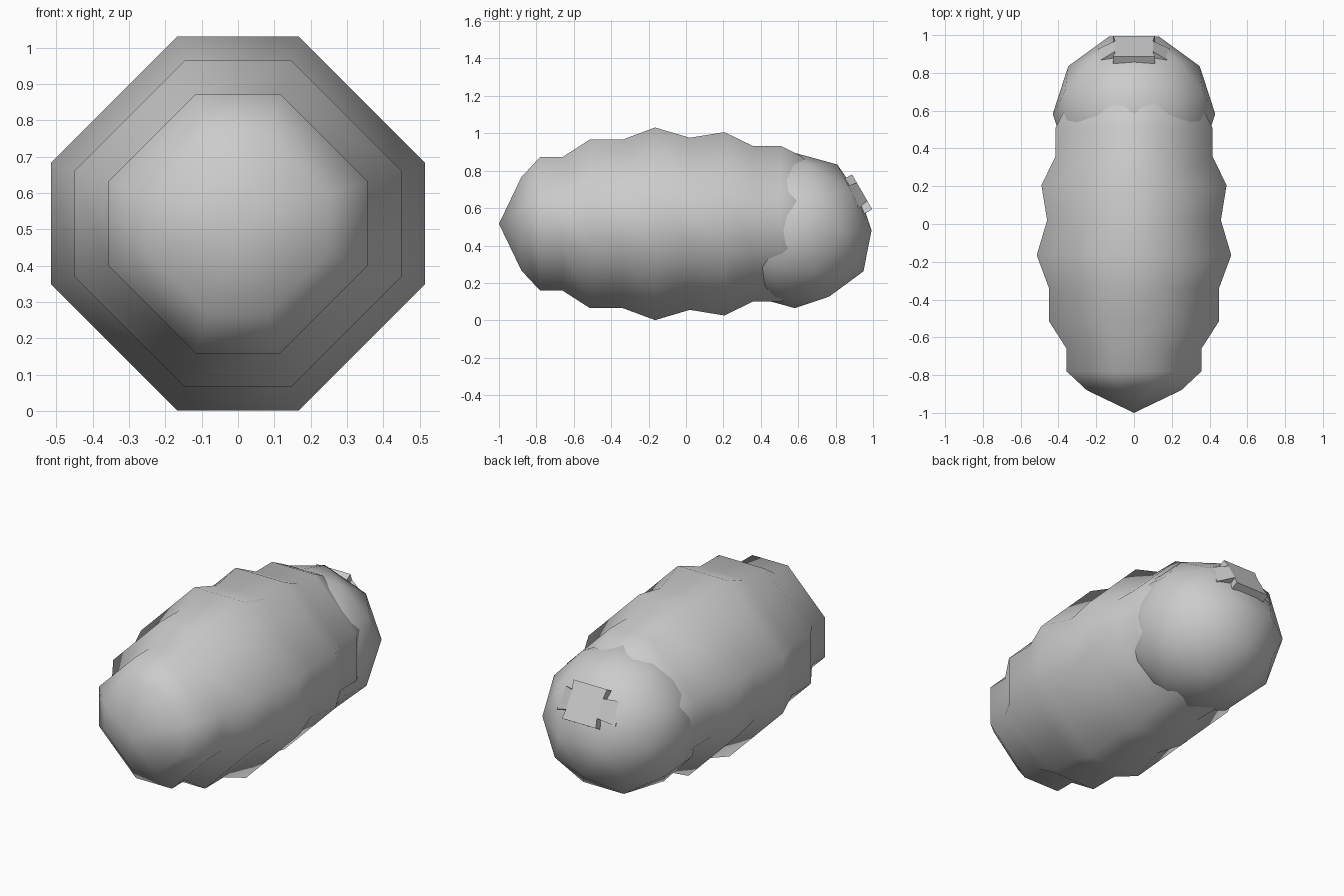
import bpy, bmesh, math
from mathutils import Vector, Matrix

if "Cube" in bpy.data.objects:
    bpy.data.objects.remove(bpy.data.objects["Cube"])


def finish(bm, name, smooth):
    bmesh.ops.recalc_face_normals(bm, faces=bm.faces[:])
    for f in bm.faces:
        f.smooth = smooth
    me = bpy.data.meshes.new(name)
    bm.to_mesh(me)
    bm.free()
    ob = bpy.data.objects.new(name, me)
    bpy.context.collection.objects.link(ob)
    return ob


# Segmented body: eight-sided rings along y, (y, half width)
ZC = 0.516
profile = [(-0.88, 0.25), (-0.78, 0.357), (-0.66, 0.357), (-0.515, 0.45),
           (-0.34, 0.45), (-0.165, 0.515), (0.02, 0.46), (0.205, 0.49),
           (0.36, 0.415), (0.51, 0.415), (0.62, 0.36), (0.74, 0.24)]
K = 0.325
octagon = [(K, 1), (1, K), (1, -K), (K, -1), (-K, -1), (-1, -K), (-1, K), (-K, 1)]
bm = bmesh.new()
rings = [[bm.verts.new((x * r, y, ZC + z * r)) for x, z in octagon] for y, r in profile]
for a, b in zip(rings, rings[1:]):
    for i in range(8):
        j = (i + 1) % 8
        bm.faces.new((a[i], a[j], b[j], b[i]))
for ring, y in ((rings[0], -1.0), (rings[-1], 0.8)):
    tip = bm.verts.new((0, y, ZC))
    for i in range(8):
        bm.faces.new((ring[i], ring[(i + 1) % 8], tip))
finish(bm, "body", True)

# Head: low-poly ball with a flattened seat for the plate
HEAD = Vector((0, 0.583, 0.48))
N = Vector((0, 0.866, 0.5))
V = Vector((0, -0.5, 0.866))
bm = bmesh.new()
bmesh.ops.create_icosphere(bm, subdivisions=2, radius=0.43,
                           matrix=Matrix.Rotation(math.pi / 2, 4, 'Z'))
for v in bm.verts:
    v.co.z *= 0.965
    over = v.co.dot(N) - 0.39
    if over > 0:
        v.co -= N * over
    v.co += HEAD
finish(bm, "head", True)

# Cross-shaped plate, with side arms bent back around the head
quarter = [(0.11, 0.108), (0.10, 0.055), (0.19, 0.068)]
half = quarter + [(u, -v) for u, v in reversed(quarter)]
arm = half[1:5]
bm = bmesh.new()


def point(u, v, d):
    bend = 0.055 if abs(u) > 0.15 else 0
    return HEAD + Vector((u, 0, 0)) + V * v + N * (d - bend)


def slab(outline):
    top = [bm.verts.new(point(u, v, 0.414)) for u, v in outline]
    low = [bm.verts.new(point(u, v, 0.365)) for u, v in outline]
    bm.faces.new(top)
    bm.faces.new(low[::-1])
    n = len(outline)
    for i in range(n):
        j = (i + 1) % n
        bm.faces.new((top[i], low[i], low[j], top[j]))


slab([half[0], half[1], half[4], half[5]] +
     [(-u, v) for u, v in (half[5], half[4], half[1], half[0])])
for s in (1, -1):
    slab([(u * s, v) for u, v in arm])
finish(bm, "face_plate", False)
